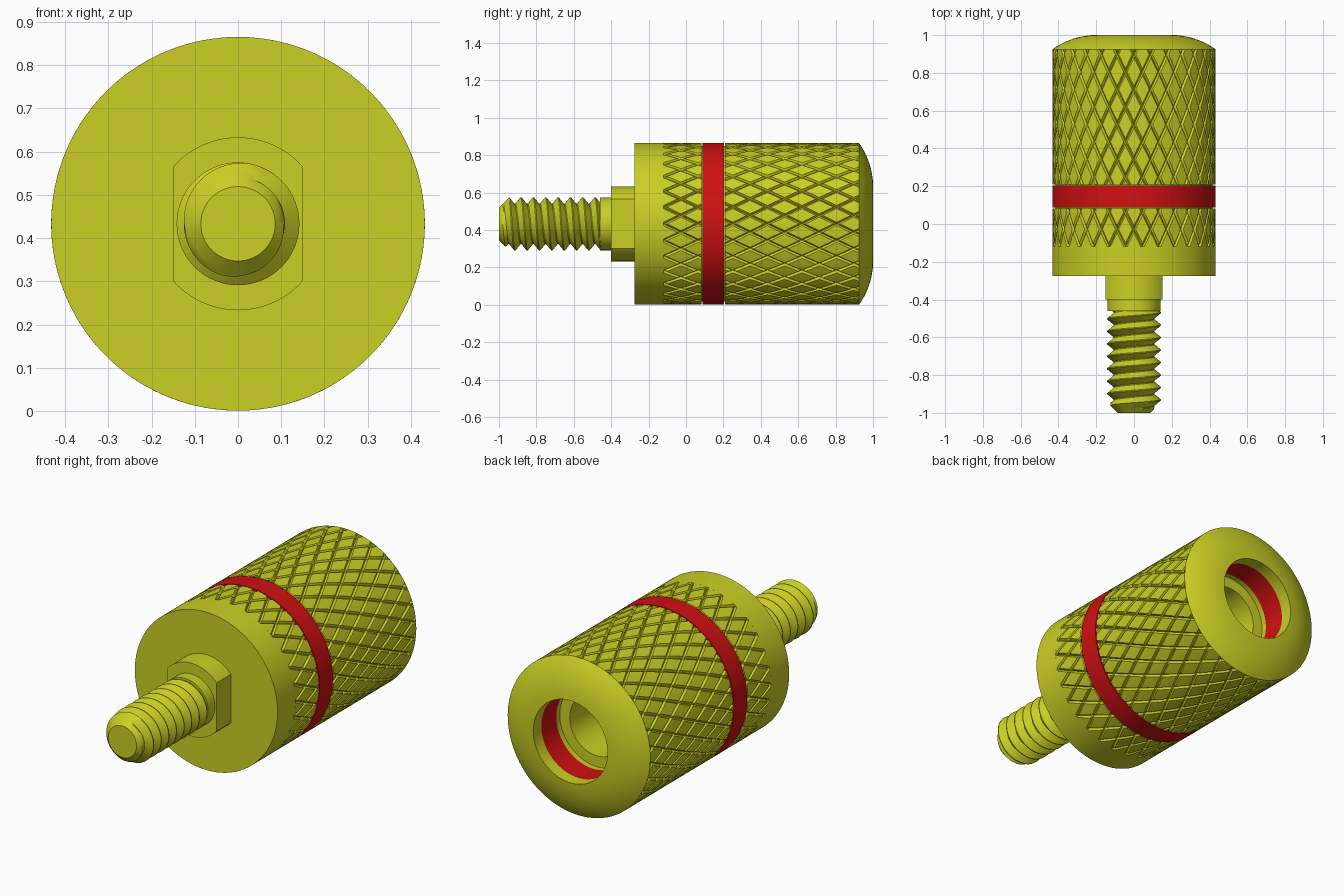
import bpy, bmesh, math
from mathutils import Vector

cube = bpy.data.objects.get("Cube")
if cube:
    bpy.data.objects.remove(cube, do_unlink=True)

R = 0.432            # body radius
ZC = 0.433           # height of the turning axis


def material(name, rgb):
    m = bpy.data.materials.new(name)
    m.use_nodes = True
    m.diffuse_color = (*rgb, 1)
    m.node_tree.nodes["Principled BSDF"].inputs["Base Color"].default_value = (*rgb, 1)
    return m


YELLOW = material("yellow", (0.60, 0.63, 0.018))
RED = material("red", (0.63, 0.005, 0.006))


def polar(r, y, a):
    return Vector((r * math.cos(a), y, ZC + r * math.sin(a)))


def finish(bm, name, mats, angle=30):
    bmesh.ops.remove_doubles(bm, verts=bm.verts, dist=1e-5)
    bmesh.ops.recalc_face_normals(bm, faces=bm.faces)
    me = bpy.data.meshes.new(name)
    bm.to_mesh(me)
    bm.free()
    for m in mats:
        me.materials.append(m)
    ob = bpy.data.objects.new(name, me)
    bpy.context.collection.objects.link(ob)
    bpy.ops.object.select_all(action='DESELECT')
    ob.select_set(True)
    bpy.context.view_layer.objects.active = ob
    bpy.ops.object.shade_smooth_by_angle(angle=math.radians(angle))
    return ob


def lathe(name, profile, mats, red_rule=None, n=128):
    """Turn a closed (radius, y) profile around the long axis."""
    bm = bmesh.new()
    rings = [[bm.verts.new(polar(r, y, 2 * math.pi * k / n)) for k in range(n)]
             if r > 0 else [bm.verts.new((0, y, ZC))] * n for r, y in profile]
    for a, b in zip(rings, rings[1:]):
        for k in range(n):
            q = [a[k], a[(k + 1) % n], b[(k + 1) % n], b[k]]
            q = list(dict.fromkeys(q))
            if len(q) > 2:
                f = bm.faces.new(q)
                if red_rule and red_rule(f.calc_center_median()):
                    f.material_index = 1
    return finish(bm, name, mats)


# Plain front collar
lathe("front_collar", [(0, -0.275), (R, -0.275), (R, -0.12), (0.40, -0.12)], [YELLOW])

# Inner core that closes the slits beside the band
lathe("core", [(0.30, -0.125), (0.416, -0.125), (0.416, 0.93), (0.30, 0.93)], [YELLOW])

# Red band
lathe("red_band", [(0.41, 0.088), (R, 0.088), (R, 0.203), (0.41, 0.203)], [RED])

# Domed back cap with a stepped bore and a red ring on the bore wall
ARC = 0.396
dome = [(0.2 + ARC * math.sin(t), 1 - ARC + ARC * math.cos(t))
        for t in [math.asin(0.232 / ARC) * (1 - i / 10) for i in range(9)]]
dome = [(0.40, 0.925)] + dome + [(0.225, 1.0)]
bore = [(0.225, 0.93), (0.225, 0.80), (0.225, 0.77), (0.165, 0.77), (0.165, 0.5), (0, 0.5)]


def on_red_ring(c):
    r = math.hypot(c.x, c.z - ZC)
    return 0.22 < r < 0.23 and 0.80 < c.y < 0.93


lathe("back_cap", dome + bore, [YELLOW, RED], on_red_ring)


# Knurled sleeves: diamond cells bounded by crossing helical V grooves
def knurl(name, y0, y1, count=30, length=0.185, depth=0.012, e=0.1):
    steps = [0, e, 0.36, 0.64, 1 - e, 1]
    start = -0.12
    bm = bmesh.new()
    lo = math.floor((y0 - start) / (length / 2)) - 1
    hi = math.ceil((y1 - start) / (length / 2)) + 1
    for row in range(lo, hi + 1):
        for col in range(row % 2, 2 * count, 2):
            i, j = (col + row) // 2, (col - row) // 2
            grid = []
            for s in steps:
                line = []
                for t in steps:
                    cut = depth if s in (0, 1) or t in (0, 1) else 0
                    a = (i + s + j + t) * math.pi / count
                    y = start + (i + s - j - t) * length / 2
                    line.append(bm.verts.new(polar(R - cut, y, a)))
                grid.append(line)
            for p in range(5):
                for q in range(5):
                    bm.faces.new((grid[p][q], grid[p + 1][q], grid[p + 1][q + 1], grid[p][q + 1]))
    bmesh.ops.remove_doubles(bm, verts=bm.verts, dist=1e-5)
    for y, side in ((y0, -1), (y1, 1)):
        bmesh.ops.bisect_plane(bm, geom=bm.verts[:] + bm.edges[:] + bm.faces[:],
                               plane_co=(0, y, 0), plane_no=(0, side, 0), clear_outer=True)
    return finish(bm, name, [YELLOW], 25)


knurl("front_knurl", -0.12, 0.083)
knurl("back_knurl", 0.208, 0.925)

# Round flange with two wrench flats
bm = bmesh.new()
half = math.acos(0.15 / 0.2)
outline = []
for base in (0, math.pi):
    outline += [polar(0.2, -0.4, base + half + (math.pi - 2 * half) * k / 24) for k in range(25)]
face = bm.faces.new([bm.verts.new(p) for p in outline])
ext = bmesh.ops.extrude_face_region(bm, geom=[face])
bmesh.ops.translate(bm, vec=(0, 0.13, 0),
                    verts=[v for v in ext["geom"] if isinstance(v, bmesh.types.BMVert)])
finish(bm, "wrench_flange", [YELLOW])

# Plain shank between flange and thread
lathe("shank", [(0, -0.46), (0.141, -0.46), (0.141, -0.39), (0, -0.39)], [YELLOW], n=64)

# Screw thread: a helical strip with a chamfered tip
PITCH, CREST, ROOT, SEG = 0.066, 0.142, 0.108, 64
Y_TIP, Y_END = -1.0, -0.455
phases = [(0, CREST), (0.08, CREST), (0.5, ROOT), (0.58, ROOT), (1, CREST)]


def thread_radius(ph):
    ph %= 1
    for (a, ra), (b, rb) in zip(phases, phases[1:]):
        if a <= ph <= b:
            return ra + (rb - ra) * (ph - a) / (b - a)
    return CREST


bm = bmesh.new()
rows = []
turns = math.ceil((Y_END - Y_TIP) / PITCH) + 1
for turn in range(turns + 1):
    for ph in (0, 0.08, 0.29, 0.5, 0.58, 0.79):
        row = []
        for k in range(SEG + 1):
            y = Y_TIP + (turn + ph - k / SEG) * PITCH
            yc = min(max(y, Y_TIP), Y_END)
            r = thread_radius(ph + (yc - y) / PITCH)
            r = min(r, 0.086 + (yc - Y_TIP))
            row.append(bm.verts.new(polar(r, yc, 2 * math.pi * k / SEG)))
        rows.append(row)
for a, b in zip(rows, rows[1:]):
    for k in range(SEG):
        bm.faces.new((a[k], a[k + 1], b[k + 1], b[k]))
bmesh.ops.dissolve_degenerate(bm, dist=1e-5, edges=bm.edges)
finish(bm, "screw_thread", [YELLOW])

# Flat tip of the screw
lathe("screw_tip", [(0, -1.0), (0.086, -1.0), (0.09, -0.99), (0, -0.99)], [YELLOW], n=64)
